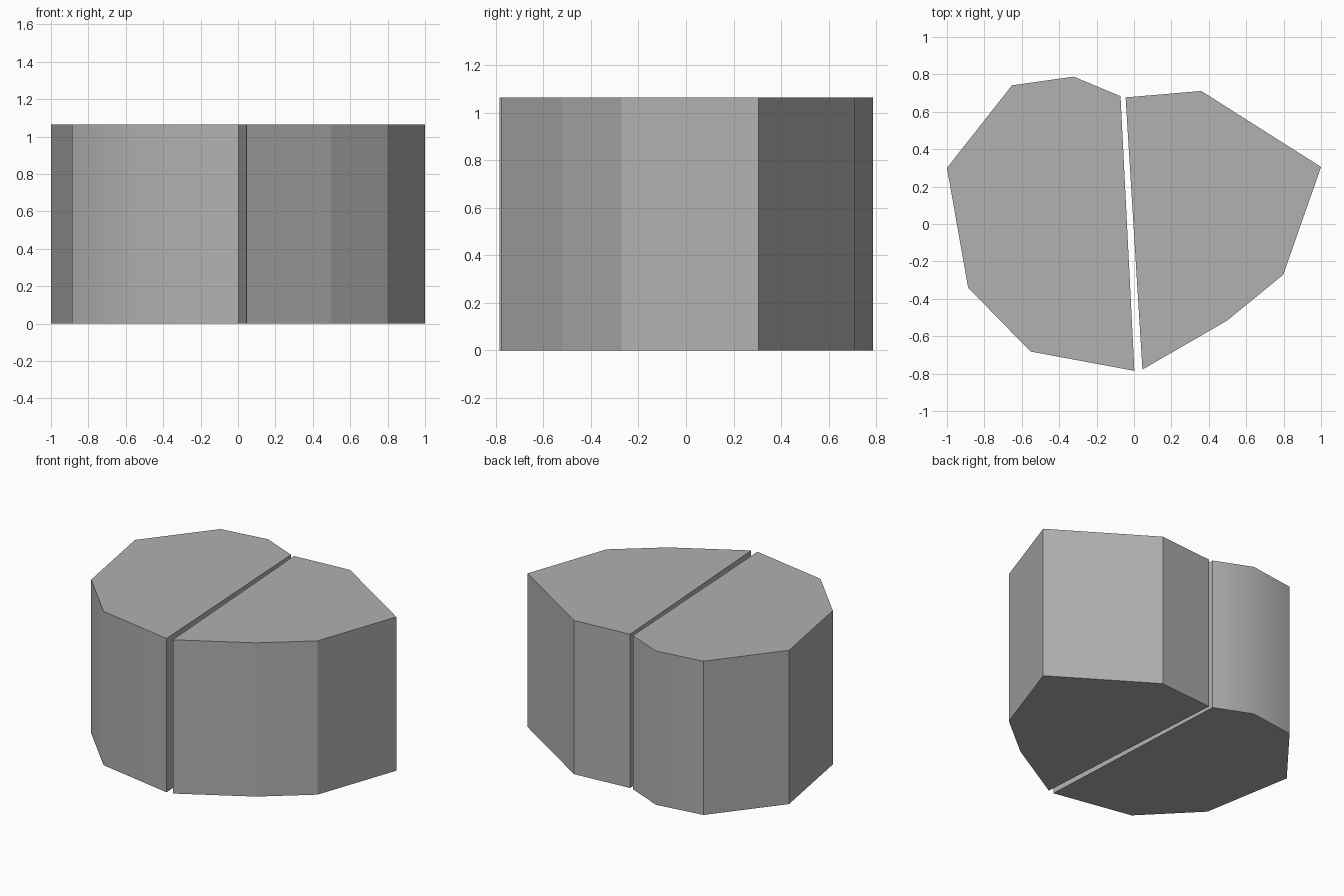
import bpy, bmesh

if "Cube" in bpy.data.objects:
    bpy.data.objects.remove(bpy.data.objects["Cube"])

HEIGHT = 1.065

# Mid-grey stone
stone = bpy.data.materials.new("stone_grey")
stone.diffuse_color = (0.44, 0.44, 0.44, 1)
stone.use_nodes = True
stone.node_tree.nodes["Principled BSDF"].inputs["Base Color"].default_value = stone.diffuse_color


def prism(name, outline, soft=()):
    """Extrude an outline upwards; side edges at the 'soft' corners are smooth."""
    bm = bmesh.new()
    base = bm.faces.new([bm.verts.new((x, y, 0)) for x, y in outline])
    top = bmesh.ops.extrude_face_region(bm, geom=[base], use_keep_orig=True)
    moved = [g for g in top["geom"] if isinstance(g, bmesh.types.BMVert)]
    bmesh.ops.translate(bm, verts=moved, vec=(0, 0, HEIGHT))
    bmesh.ops.recalc_face_normals(bm, faces=bm.faces[:])
    for f in bm.faces:
        f.smooth = abs(f.normal.z) < 0.5
    for e in bm.edges:
        a, b = (v.co for v in e.verts)
        upright = abs(a.z - b.z) > 0.5
        near_soft = any(abs(a.x - outline[i][0]) + abs(a.y - outline[i][1]) < 1e-4
                        for i in soft)
        e.smooth = upright and near_soft
    mesh = bpy.data.meshes.new(name)
    bm.to_mesh(mesh)
    bm.free()
    mesh.materials.append(stone)
    obj = bpy.data.objects.new(name, mesh)
    bpy.context.collection.objects.link(obj)
    return obj


# Left half of the split rock
prism("left_stone_half",
      [(-1, 0.30), (-0.887, -0.34), (-0.553, -0.682), (0.002, -0.785),
       (-0.072, 0.683), (-0.322, 0.788), (-0.653, 0.741)], soft=(2, 5))

# Right half, separated by the narrow crack
prism("right_stone_half",
      [(0.045, -0.778), (0.497, -0.517), (0.798, -0.271), (1, 0.305),
       (0.36, 0.711), (-0.045, 0.677)])
